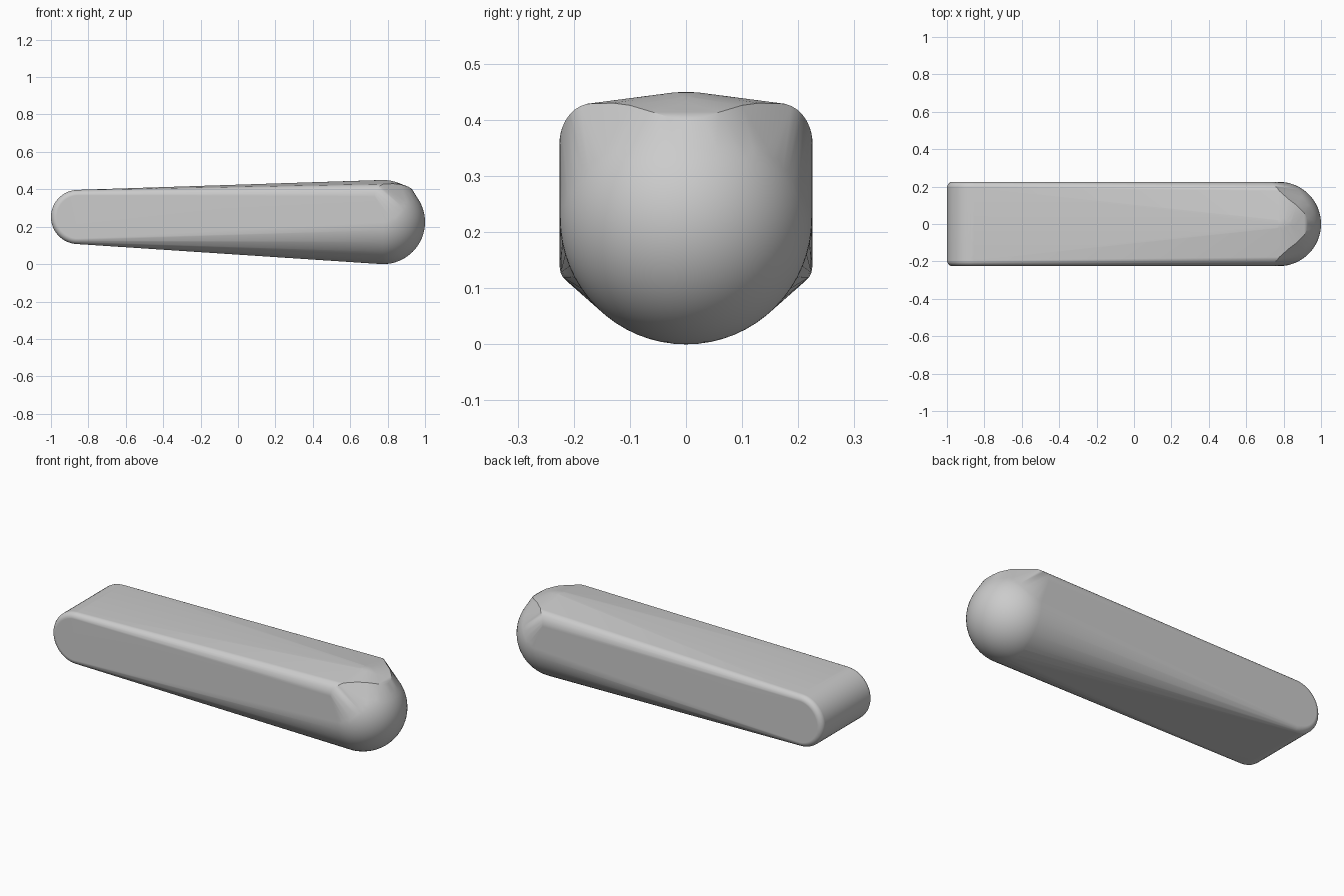
import bpy, bmesh
from math import sin, cos, pi
from mathutils import Matrix

cube = bpy.data.objects.get("Cube")
if cube:
    bpy.data.objects.remove(cube)

grey = bpy.data.materials.new("light grey")
grey.use_nodes = True
grey.diffuse_color = (0.6, 0.6, 0.6, 1)
grey.node_tree.nodes["Principled BSDF"].inputs["Base Color"].default_value = (0.6, 0.6, 0.6, 1)

HALF = 0.225
bm = bmesh.new()

# Round nose
bmesh.ops.create_uvsphere(bm, u_segments=64, v_segments=32, radius=HALF,
                          matrix=Matrix.Translation((1 - HALF, 0, HALF)))
bmesh.ops.delete(bm, geom=bm.faces[:], context='FACES_ONLY')

for side in (-1, 1):
    # Rounded tail: a disc lying across the body with softened rims
    for i in range(6):
        a = i / 5 * pi / 2
        radius = 0.115 + 0.03 * sin(a)
        y = side * (HALF - 0.03 + 0.03 * cos(a))
        for k in range(48):
            t = k / 48 * 2 * pi
            bm.verts.new((-0.855 + radius * cos(t), y, 0.252 + radius * sin(t)))
    # Soft upper shoulder where the body meets the nose
    for i in range(9):
        a = i / 8 * pi / 2
        bm.verts.new((0.73 + 0.05 * sin(a) ** 3, side * (0.165 + 0.06 * cos(a)), 0.36 + 0.07 * sin(a)))
    # Rim of the flat top, tapering to a point over the nose
    for x, y, z in ((0.83, 0.13, 0.43), (0.87, 0.1, 0.426), (0.91, 0.06, 0.414), (0.925, 0.03, 0.405)):
        bm.verts.new((x, side * y, z))
bm.verts.new((0.93, 0, 0.401))

# Wrap all the parts in one taut skin
bmesh.ops.convex_hull(bm, input=bm.verts[:])
bmesh.ops.delete(bm, geom=[v for v in bm.verts if not v.link_faces], context='VERTS')
bmesh.ops.delete(bm, geom=[e for e in bm.edges if not e.link_faces], context='EDGES')
bmesh.ops.dissolve_limit(bm, angle_limit=0.005, verts=bm.verts[:], edges=bm.edges[:])
bmesh.ops.recalc_face_normals(bm, faces=bm.faces[:])

mesh = bpy.data.meshes.new("rounded_bar")
bm.to_mesh(mesh)
bm.free()
mesh.materials.append(grey)
bar = bpy.data.objects.new("rounded_bar", mesh)
bpy.context.collection.objects.link(bar)

# Smooth shading with the rim kept crisp
bpy.ops.object.select_all(action='DESELECT')
bar.select_set(True)
bpy.context.view_layer.objects.active = bar
bpy.ops.object.shade_smooth_by_angle(angle=0.5)
weighted = bar.modifiers.new("even_shading", 'WEIGHTED_NORMAL')
weighted.keep_sharp = True
